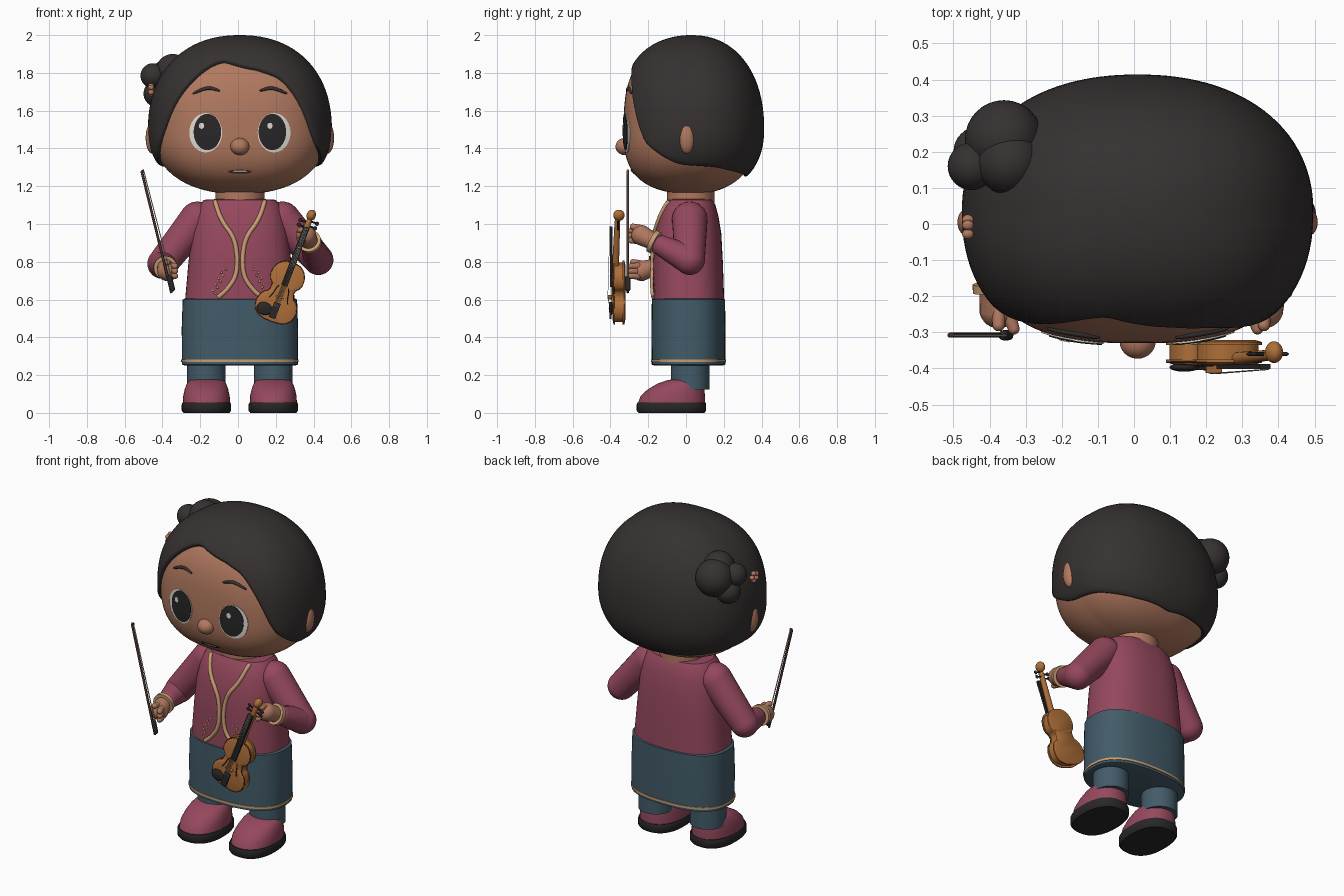
import bpy, bmesh
from math import sin, cos, pi, radians, degrees, atan2, sqrt
from mathutils import Vector, Matrix

if "Cube" in bpy.data.objects:
    bpy.data.objects.remove(bpy.data.objects["Cube"])


def material(name, rgb):
    m = bpy.data.materials.new(name)
    m.use_nodes = True
    m.diffuse_color = (*rgb, 1)
    m.node_tree.nodes["Principled BSDF"].inputs["Base Color"].default_value = (*rgb, 1)
    return m


SKIN = material("warm skin", (.44, .19, .115))
HAIR = material("charcoal hair", (.036, .031, .03))
SHIRT = material("berry cloth", (.30, .065, .11))
SKIRT = material("slate teal cloth", (.055, .105, .14))
TRIM = material("gold trim", (.58, .34, .17))
WHITE = material("ivory white", (.75, .72, .66))
BLACK = material("soft black", (.022, .02, .02))
WOOD = material("amber wood", (.43, .16, .04))
BROWN = material("dark brown", (.07, .03, .022))
CX = .01
parts = []


# ---- helpers -------------------------------------------------------------
def loft(name, rings, mat, caps=True):
    """Skin a stack of closed rings."""
    bm = bmesh.new()
    rows = [[bm.verts.new(p) for p in ring] for ring in rings]
    n = len(rows[0])
    for a, b in zip(rows, rows[1:]):
        for i in range(n):
            j = (i + 1) % n
            bm.faces.new((a[i], a[j], b[j], b[i]))
    if caps:
        bm.faces.new(rows[0])
        bm.faces.new(rows[-1])
    bmesh.ops.remove_doubles(bm, verts=bm.verts, dist=1e-5)
    bmesh.ops.recalc_face_normals(bm, faces=bm.faces)
    me = bpy.data.meshes.new(name)
    bm.to_mesh(me)
    bm.free()
    me.materials.append(mat)
    ob = bpy.data.objects.new(name, me)
    bpy.context.collection.objects.link(ob)
    parts.append(ob)
    return ob


def oval(z, hw, hd, cy, n=2.0, cx=CX, count=48):
    """Horizontal superellipse ring."""
    def power(v):
        return abs(v) ** (2 / n) * (1 if v > 0 else -1)
    return [(cx + hw * power(cos(2 * pi * i / count)),
             cy + hd * power(sin(2 * pi * i / count)), z) for i in range(count)]


def tube(name, pts, radii, mat, sides=12):
    pts = [Vector(p) for p in pts]
    if not isinstance(radii, list):
        radii = [radii] * len(pts)
    rings = []
    for i, p in enumerate(pts):
        t = pts[min(i + 1, len(pts) - 1)] - pts[max(i - 1, 0)]
        q = t.to_track_quat('Z', 'Y')
        rings.append([p + q @ Vector((cos(a) * radii[i], sin(a) * radii[i], 0))
                      for a in (2 * pi * k / sides for k in range(sides))])
    return loft(name, rings, mat)


def capsule(name, p, q, r1, r2, mat, sides=24):
    """Tapered limb with round ends."""
    p, q = Vector(p), Vector(q)
    d = (q - p).normalized()
    arc = [radians(a) for a in range(3, 91, 12)] + [pi / 2]
    pts = [p - d * r1 * cos(a) for a in arc] + [q + d * r2 * cos(a) for a in arc[::-1]]
    radii = [r1 * sin(a) for a in arc] + [r2 * sin(a) for a in arc[::-1]]
    return tube(name, pts, radii, mat, sides)


def ball(name, c, s, mat):
    rings = []
    for i in range(25):
        a = pi * (i + .02) / 24.04
        rings.append([(c[0] + s[0] * x, c[1] + s[1] * y, c[2] + s[2] * cos(a))
                      for x, y, _ in oval(0, sin(a), sin(a), 0, cx=0, count=32)])
    return loft(name, rings, mat)


def box(name, c, s, mat):
    return loft(name, [[(c[0] + a * s[0] / 2, c[1] + b * s[1] / 2, c[2] + k * s[2] / 2)
                        for a, b in ((-1, -1), (1, -1), (1, 1), (-1, 1))] for k in (-1, 1)], mat)


def smooth_path(pts, rounds=3):
    pts = [Vector(p) for p in pts]
    for _ in range(rounds):
        new = [pts[0]]
        for a, b in zip(pts, pts[1:]):
            new += [a.lerp(b, .25), a.lerp(b, .75)]
        pts = new + [pts[-1]]
    return pts


# ---- head ----------------------------------------------------------------
CENTER = Vector((CX, .03, 1.5))
FACE = (.467, .36, .36, .475, .342)      # half width, front, back, up, down
MANE = (.487, .375, .384, .5, .36)


def level(d, dims):
    """Size of offset d relative to the rounded head form."""
    w, f, b, u, low = dims
    n = 2.2 + .6 * max(0, -d.y / d.length)
    return (abs(d.x / w) ** n + abs(d.y / (f if d.y < 0 else b)) ** n
            + abs(d.z / (u if d.z > 0 else low)) ** n) ** (1 / n)


def head_point(az, el, dims, scale=1.0):
    d = Vector((sin(az) * cos(el), -cos(az) * cos(el), sin(el)))
    return CENTER + d * (scale / level(d, dims))


def face_y(x, z):
    lo, hi = -.5, 0
    for _ in range(30):
        mid = (lo + hi) / 2
        if level(Vector((x, mid, z)) - CENTER, FACE) > 1:
            lo = mid
        else:
            hi = mid
    return lo


AZ = [2 * pi * i / 120 - pi for i in range(120)]
loft("head", [[head_point(a, radians(e), FACE) for a in AZ]
              for e in [-89.5] + list(range(-85, 86, 5)) + [89.5]], SKIN)

# Hair cap ends on a hairline given as azimuth and elevation in degrees
LINE = [(-180, -42), (-140, -35), (-107, -26), (-82, -24), (-72, -18), (-60, -4), (-50, 18),
        (-38, 36), (-28, 46), (-17, 51), (0, 48), (18, 44), (35, 36), (46, 19), (57, -8),
        (72, -19), (82, -24), (107, -26), (140, -35), (180, -42)]


def hairline(az):
    total = 0
    for k in range(-3, 4):
        a = (degrees(az) + 1.5 * k + 180) % 360 - 180
        for (a0, e0), (a1, e1) in zip(LINE, LINE[1:]):
            if a0 <= a <= a1:
                total += e0 + (e1 - e0) * (a - a0) / (a1 - a0)
                break
    return radians(total / 7)


def hair_ring(t, scale):
    return [head_point(a, radians(89.5) * (1 - t) + hairline(a) * t, MANE, scale) for a in AZ]


loft("hair", [hair_ring(i / 28, 1) for i in range(28)]
     + [hair_ring(.985, .997), hair_ring(.997, .985), hair_ring(1, .965), hair_ring(.99, .9)], HAIR)

# Side bun of overlapping lobes, with a small pin
for i, (c, r) in enumerate([((-.36, .235, 1.77), .108), ((-.345, .17, 1.81), .09),
                            ((-.45, .16, 1.785), .066), ((-.43, .2, 1.69), .07)]):
    ball(f"bun_lobe_{i}", c, (r, r, r), HAIR)
for i in range(5):
    a = 2 * pi * i / 5
    ball(f"hair_pin_petal_{i}", (-.46, -.01 + .022 * cos(a), 1.71 + .022 * sin(a)),
         (.016, .014, .014), SKIN)

for s, side in ((-1, "right"), (1, "left")):
    ball(f"{side}_ear", (CX + s * .462, .005, 1.455), (.037, .043, .083), SKIN)
ball("nose", (CX, -.325, 1.41), (.05, .048, .045), SKIN)


def decal(name, cx, cz, rx, rz, off, mat):
    """Thin oval plate hugging the face."""
    rings = []
    for k, o in ((.02, off), (.35, off), (.7, off), (1, off), (1, -.006)):
        rings.append([(x, face_y(x, z) - o, z) for x, z in
                      ((cx + rx * k * cos(t), cz + rz * k * sin(t))
                       for t in (2 * pi * i / 36 for i in range(36)))])
    loft(name, rings, mat)


for s, side in ((-1, "right"), (1, "left")):
    x = CX + s * .181
    decal(f"{side}_eye_white", x, 1.483, .087, .104, .004, WHITE)
    decal(f"{side}_eye_pupil", x - s * .009, 1.487, .073, .096, .007, BLACK)
    decal(f"{side}_eye_glint", x - .022, 1.52, .014, .016, .0095, WHITE)
    brow = [(CX + s * .105, 1.705), (CX + s * .17, 1.725), (CX + s * .25, 1.69)]
    pts = [(p[0], face_y(p[0], p[1]) - .001, p[1])
           for p in smooth_path([(*b, 0) for b in brow])]
    n = len(pts) - 1
    tube(f"{side}_eyebrow", pts, [.003 + .006 * sin(pi * i / n) for i in range(n + 1)], HAIR)
decal("mouth", CX, 1.277, .062, .011, .004, BROWN)
decal("teeth", CX, 1.279, .04, .005, .007, WHITE)

# ---- torso, skirt, legs --------------------------------------------------
loft("neck", [oval(z, .13, .125, .025) for z in (1.08, 1.22)], SKIN)
TORSO = [(.6, .29, .19, .012), (.8, .272, .185, .01), (.95, .256, .177, .01),
         (1.04, .238, .158, .014), (1.1, .215, .138, .018), (1.128, .19, .12, .02)]
loft("shirt", [oval(*r, n=2.5) for r in TORSO] + [oval(1.132, .12, .1, .02, n=2.5)], SHIRT)


def shirt_y(x, z):
    for a, b in zip(TORSO, TORSO[1:]):
        if a[0] <= z <= b[0]:
            t = (z - a[0]) / (b[0] - a[0])
            _, hw, hd, cy = (p + (q - p) * t for p, q in zip(a, b))
            return cy - hd * (1 - min(1, abs((x - CX) / hw)) ** 2.5) ** .4
    return -.1


SK = [(.25, .29, .18), (.256, .307, .195), (.45, .308, .196), (.6, .303, .194), (.61, .28, .18)]
loft("skirt", [oval(z, w, d, .013, n=2.5) for z, w, d in SK], SKIRT)
loft("skirt_hem_stripe", [oval(z, .311, .199, .013, n=2.5) for z in (.27, .283)], TRIM)

for s, side in ((-1, "right"), (1, "left")):
    # Curved shirt edging and dotted embroidery
    edge = [(.132, 1.12), (.1, 1.02), (.03, .93), (.012, .82), (.02, .72), (.07, .65), (.115, .612)]
    pts = smooth_path([(CX + s * x, 0, z) for x, z in edge])
    tube(f"{side}_shirt_edging", [(p.x, shirt_y(p.x, p.z) - .002, p.z) for p in pts], .012, TRIM)
    for i in range(9):
        x, z = CX + s * (.075 + .012 * i * .6 + .016 * (i % 2)), .76 - .016 * i
        ball(f"{side}_embroidery_{i}", (x, shirt_y(x, z), z), (.006, .004, .006), TRIM)
    x = CX + s * .177
    loft(f"{side}_trouser_leg", [oval(z, .102, .102, .022, cx=x) for z in (.125, .3)], SKIRT)
    loft(f"{side}_sole", [oval(z, w, d, -.077, n=2.4, cx=x) for z, w, d in
                          ((0, .122, .175), (.012, .131, .184), (.045, .131, .184), (.056, .126, .18))], BLACK)
    loft(f"{side}_shoe", [oval(z, w, d, c, n=2.2, cx=x) for z, w, d, c in
                          ((.05, .125, .178, -.077), (.09, .123, .17, -.07), (.125, .115, .15, -.052),
                           (.155, .104, .122, -.028), (.172, .09, .092, -.01), (.18, .06, .06, 0))], SHIRT)

# ---- arms and hands ------------------------------------------------------
ARMS = {"right": ((-.215, .02, 1.025), (-.4, .0, .79), (-.385, -.175, .77), (-.375, -.235, .752)),
        "left": ((.235, .02, 1.025), (.425, .02, .81), (.38, -.17, .905), (.36, -.235, .94))}
for side, joints in ARMS.items():
    shoulder, elbow, wrist, hand = (Vector(j) for j in joints)
    d = (wrist - elbow).normalized()
    capsule(f"{side}_upper_sleeve", shoulder, elbow, .094, .08, SHIRT, 32)
    capsule(f"{side}_lower_sleeve", elbow, wrist - d * .05, .08, .056, SHIRT, 32)
    tube(f"{side}_cuff", [wrist - d * .012, wrist + d * .012], .062, TRIM, 32)
    capsule(f"{side}_palm", wrist, hand, .044, .054, SKIN)
    for i in range(3):
        base = hand + Vector((.03 if side == "right" else -.03, -.02, .025 - .026 * i))
        capsule(f"{side}_finger_{i}", base, base + Vector((.012, -.035, 0)), .019, .016, SKIN, 12)
    capsule(f"{side}_thumb", hand + Vector((0, 0, .035)), hand + Vector((0, -.045, .045)),
            .02, .017, SKIN, 12)

# ---- bow -----------------------------------------------------------------
low, tip = Vector((-.352, -.308, .635)), Vector((-.51, -.308, 1.28))
across = Vector((.018, 0, .004))
tube("bow_stick", [low, tip], .007, BROWN)
tube("bow_strands", [low.lerp(tip, .1) + across, tip + across * .6], .003, WHITE, 6)
tube("bow_tip", [tip, tip + across * .7], .006, BROWN)
capsule("bow_frog", low.lerp(tip, .03) + across * .5, low.lerp(tip, .12) + across * .5, .014, .014, BLACK, 12)

# ---- violin, modelled upright then tilted --------------------------------
start = len(parts)
HALF = [(0, -.168), (.06, -.165), (.105, -.135), (.116, -.085), (.1, -.035), (.066, -.015),
        (.063, .03), (.088, .05), (.094, .09), (.08, .135), (.045, .165), (0, .168)]
half = smooth_path([(u, 0, v) for u, v in HALF], 2)
outline = half + [Vector((-p.x, 0, p.z)) for p in half[-2:0:-1]]


def plate(name, levels, mat):
    loft(name, [[(p.x * k, y, p.z * k) for p in outline] for y, k in levels], mat)


plate("violin_ribs", [(-.024, .93), (.024, .93)], WOOD)
plate("violin_back", [(.02, 1), (.028, 1), (.034, .85)], WOOD)
plate("violin_top", [(-.02, 1), (-.028, 1), (-.034, .85), (-.037, .5)], WOOD)
for s in (-1, 1):
    pts = smooth_path([(s * .052, -.036, -.05), (s * .04, -.036, -.02), (s * .036, -.036, .01),
                       (s * .026, -.036, .03)])
    tube("violin_sound_hole", pts, .004, BLACK, 6)
edge = [(p.x * .98, -.027, p.z * .98) for p in outline]
tube("violin_edge_line", edge + edge[:1], .003, BROWN, 6)
capsule("violin_neck", (0, -.018, .15), (0, -.008, .4), .018, .015, WOOD, 16)
ball("violin_scroll", (0, 0, .435), (.024, .03, .03), WOOD)
box("violin_fingerboard", (0, -.04, .2), (.034, .014, .33), BLACK)
box("violin_tailpiece", (0, -.044, -.105), (.036, .01, .085), BLACK)
ball("violin_chin_rest", (-.055, -.042, -.115), (.042, .012, .034), BLACK)
box("violin_bridge", (0, -.046, -.03), (.046, .022, .007), WOOD)
for i in range(4):
    x = .008 * (i - 1.5)
    tube("violin_string", [(x, -.048, -.08), (x, -.059, -.03), (x * .7, -.048, .37)], .0014, WHITE, 5)
    s = 1 if i % 2 else -1
    z = .365 + .013 * i
    tube("violin_peg", [(0, -.005, z), (s * .04, -.005, z)], .005, BLACK, 8)
    ball("violin_peg_head", (s * .044, -.005, z), (.011, .006, .011), BLACK)
tilt = Matrix.Translation((.232, -.355, .64)) @ Matrix.Rotation(radians(21), 4, 'Y')
for ob in parts[start:]:
    ob.matrix_world = tilt

# ---- shading -------------------------------------------------------------
bpy.ops.object.select_all(action='DESELECT')
for ob in parts:
    ob.select_set(True)
bpy.context.view_layer.objects.active = parts[0]
bpy.ops.object.shade_smooth_by_angle(angle=radians(40))
